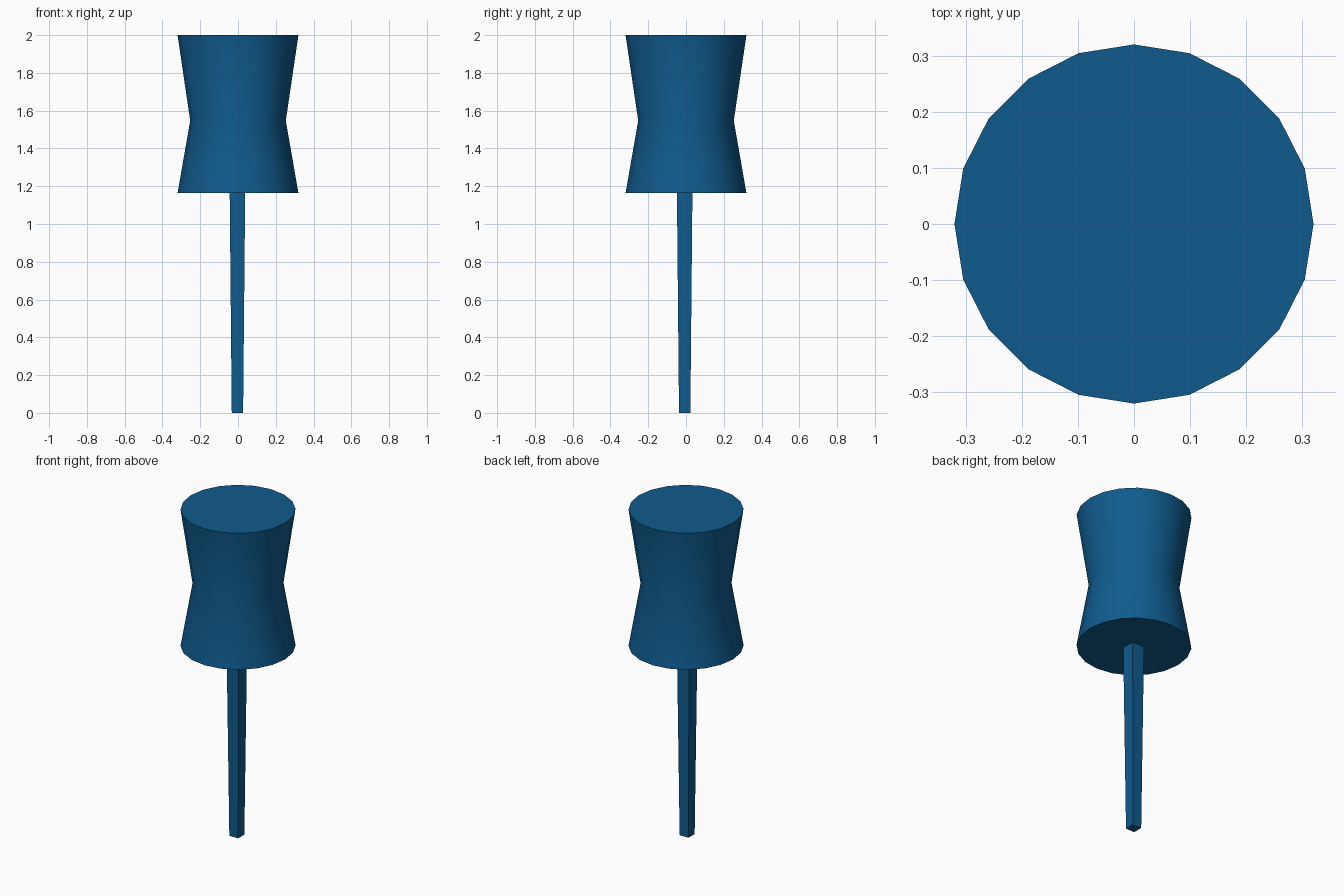
import bpy
import bmesh
import math

cube = bpy.data.objects.get("Cube")
if cube:
    bpy.data.objects.remove(cube, do_unlink=True)

blue = bpy.data.materials.new("deep_blue")
blue.use_nodes = True
color = (0.005, 0.105, 0.27, 1)
blue.diffuse_color = color
blue.node_tree.nodes["Principled BSDF"].inputs["Base Color"].default_value = color


def loft(name, sides, profile, turn=0.0, center=(0, 0)):
    """Stack rings of (radius, z) into a capped solid."""
    bm = bmesh.new()
    rings = []
    for radius, z in profile:
        angles = [turn + math.tau * i / sides for i in range(sides)]
        rings.append([bm.verts.new((center[0] + radius * math.cos(a),
                                    center[1] + radius * math.sin(a), z)) for a in angles])
    for low, high in zip(rings, rings[1:]):
        for i in range(sides):
            j = (i + 1) % sides
            bm.faces.new((low[i], low[j], high[j], high[i]))
    bm.faces.new(rings[0][::-1])
    bm.faces.new(rings[-1])
    mesh = bpy.data.meshes.new(name)
    bm.to_mesh(mesh)
    bm.free()
    mesh.materials.append(blue)
    obj = bpy.data.objects.new(name, mesh)
    bpy.context.collection.objects.link(obj)
    return obj


# Waisted grip, smooth around its sides with crisp caps
grip = loft("grip", 20, [(0.32, 1.163), (0.253, 1.547), (0.32, 2.0)])
bpy.ops.object.select_all(action="DESELECT")
grip.select_set(True)
bpy.context.view_layer.objects.active = grip
bpy.ops.object.shade_smooth_by_angle(angle=math.radians(40))

# Square tapered pin, slightly off centre
diagonal = math.sqrt(2)
loft("pin", 4, [(0.03 * diagonal, 0), (0.041 * diagonal, 1.163)],
     turn=math.pi / 4, center=(-0.003, -0.007))
